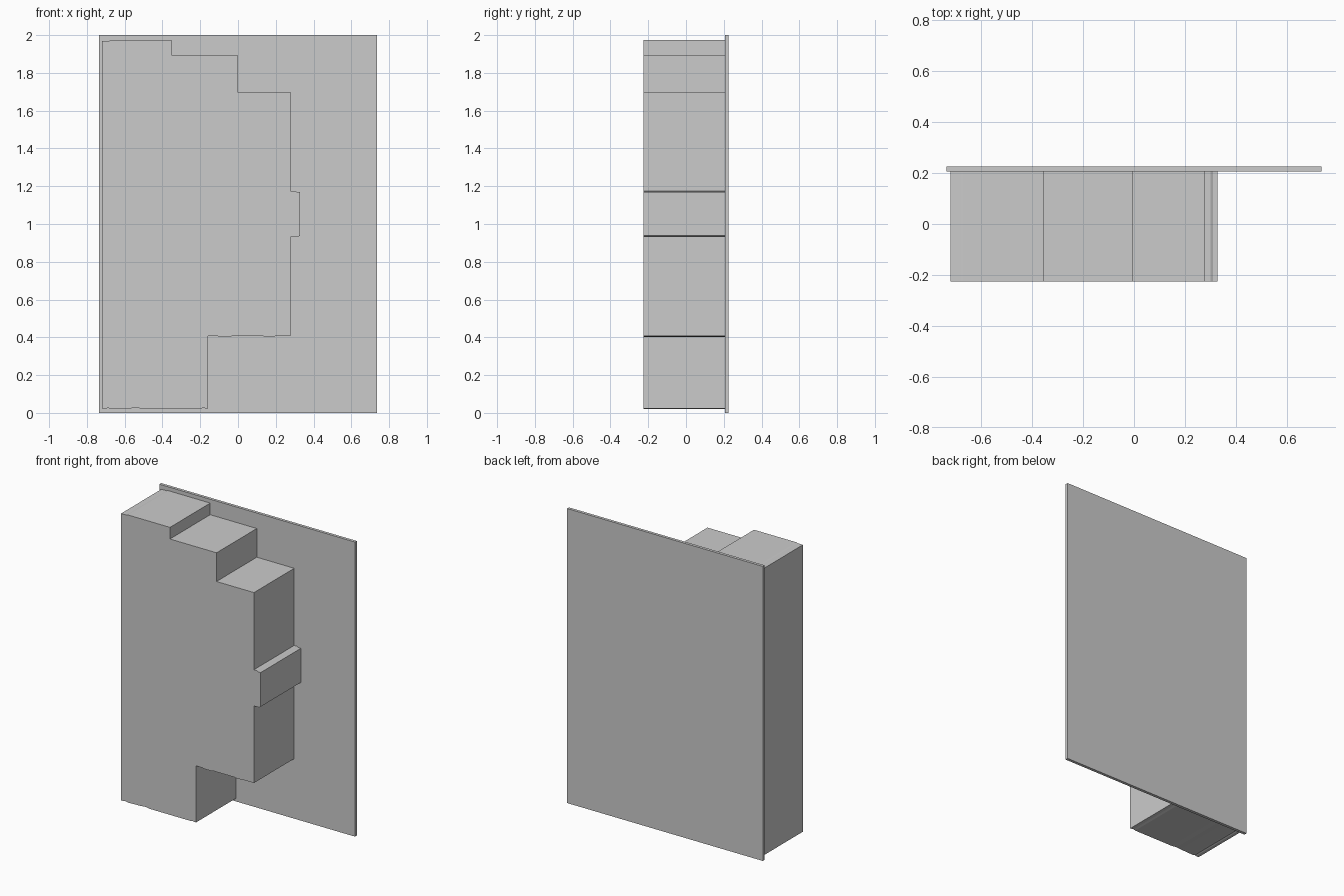
import bpy, bmesh


def extrude_profile(name, profile, y_front, y_back):
    """Solid from an x-z outline, extruded along y."""
    bm = bmesh.new()
    face = bm.faces.new([bm.verts.new((x, y_front, z)) for x, z in profile])
    moved = bmesh.ops.extrude_face_region(bm, geom=[face], use_keep_orig=True)
    verts = [v for v in moved["geom"] if isinstance(v, bmesh.types.BMVert)]
    bmesh.ops.translate(bm, verts=verts, vec=(0, y_back - y_front, 0))
    bmesh.ops.recalc_face_normals(bm, faces=bm.faces)
    mesh = bpy.data.meshes.new(name)
    bm.to_mesh(mesh)
    bm.free()
    obj = bpy.data.objects.new(name, mesh)
    bpy.context.collection.objects.link(obj)
    return obj


# Thin upright panel at the back
extrude_profile("back_panel",
                [(-0.735, 0), (0.735, 0), (0.735, 2), (-0.735, 2)],
                0.206, 0.226)

# Stepped block in front of the panel, with a slightly uneven outline
outline = [
    (-0.72, 0.022), (-0.70, 0.022), (-0.69, 0.026), (-0.67, 0.021),
    (-0.57, 0.024), (-0.54, 0.027), (-0.50, 0.022), (-0.20, 0.022),
    (-0.185, 0.026), (-0.158, 0.022),
    (-0.158, 0.407), (-0.11, 0.407), (-0.10, 0.403), (-0.04, 0.403),
    (-0.03, 0.407), (0.13, 0.407), (0.14, 0.404), (0.19, 0.404),
    (0.20, 0.407), (0.278, 0.407),
    (0.278, 0.93), (0.315, 0.93), (0.328, 0.938),
    (0.328, 1.17), (0.31, 1.17), (0.30, 1.176), (0.278, 1.176),
    (0.278, 1.70), (-0.003, 1.70),
    (-0.003, 1.895), (-0.353, 1.895),
    (-0.353, 1.974), (-0.67, 1.974), (-0.68, 1.97), (-0.72, 1.97),
]
extrude_profile("stepped_block", outline, -0.226, 0.206)
